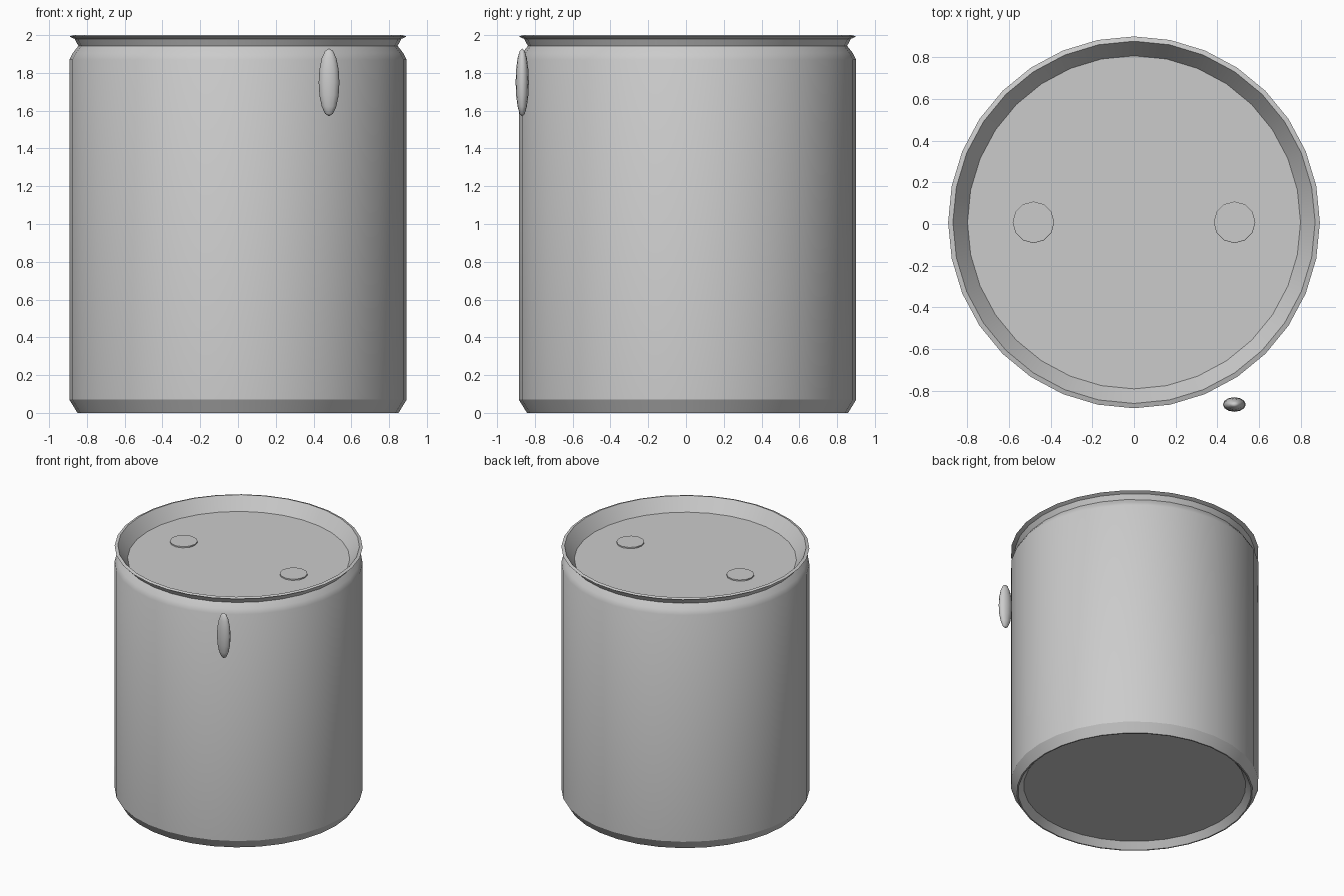
import bpy, bmesh, math

if "Cube" in bpy.data.objects:
    bpy.data.objects.remove(bpy.data.objects["Cube"])

CY = 0.008   # drum axis sits slightly behind the origin

grey = bpy.data.materials.new("light grey")
grey.diffuse_color = (0.6, 0.6, 0.6, 1)
grey.use_nodes = True
grey.node_tree.nodes["Principled BSDF"].inputs["Base Color"].default_value = grey.diffuse_color


def finish(bm, name, loc, angle=30):
    bmesh.ops.recalc_face_normals(bm, faces=bm.faces[:])
    me = bpy.data.meshes.new(name)
    bm.to_mesh(me)
    bm.free()
    ob = bpy.data.objects.new(name, me)
    ob.location = loc
    bpy.context.collection.objects.link(ob)
    me.materials.append(grey)
    bpy.ops.object.select_all(action='DESELECT')
    ob.select_set(True)
    bpy.context.view_layer.objects.active = ob
    bpy.ops.object.shade_smooth_by_angle(angle=math.radians(angle))
    return ob


def lathe(name, profile, loc, segments):
    """Turn an (r, z) profile round the z axis and cap both ends."""
    bm = bmesh.new()
    rings = []
    for r, z in profile:
        rings.append([bm.verts.new((r * math.cos(2 * math.pi * i / segments),
                                    r * math.sin(2 * math.pi * i / segments), z))
                      for i in range(segments)])
    for a, b in zip(rings, rings[1:]):
        for i in range(segments):
            j = (i + 1) % segments
            bm.faces.new((a[i], a[j], b[j], b[i]))
    bm.faces.new(rings[0])
    bm.faces.new(rings[-1])
    return finish(bm, name, loc)


# drum: recessed base, chamfered wall, flared rim and sunken lid
lathe("drum_body", [
    (0.80, 0.05), (0.84, 0.0), (0.85, 0.0), (0.893, 0.07),
    (0.893, 1.87), (0.875, 1.905), (0.845, 1.943),
    (0.865, 1.98), (0.893, 1.993), (0.87, 2.0), (0.80, 1.90),
], (0, CY, 0), 32)

# two low bungs on the lid
for side, label in ((-1, "left"), (1, "right")):
    lathe(label + "_bung", [(0.10, 1.89), (0.10, 1.91), (0.097, 1.912)],
          (side * 0.483, CY, 0), 12)

# drip hanging in front of the wall
bm = bmesh.new()
bmesh.ops.create_uvsphere(bm, u_segments=12, v_segments=8, radius=1)
bmesh.ops.scale(bm, vec=(0.055, 0.035, 0.18), verts=bm.verts[:])
finish(bm, "drip", (0.482, -0.867, 1.75), 80)
